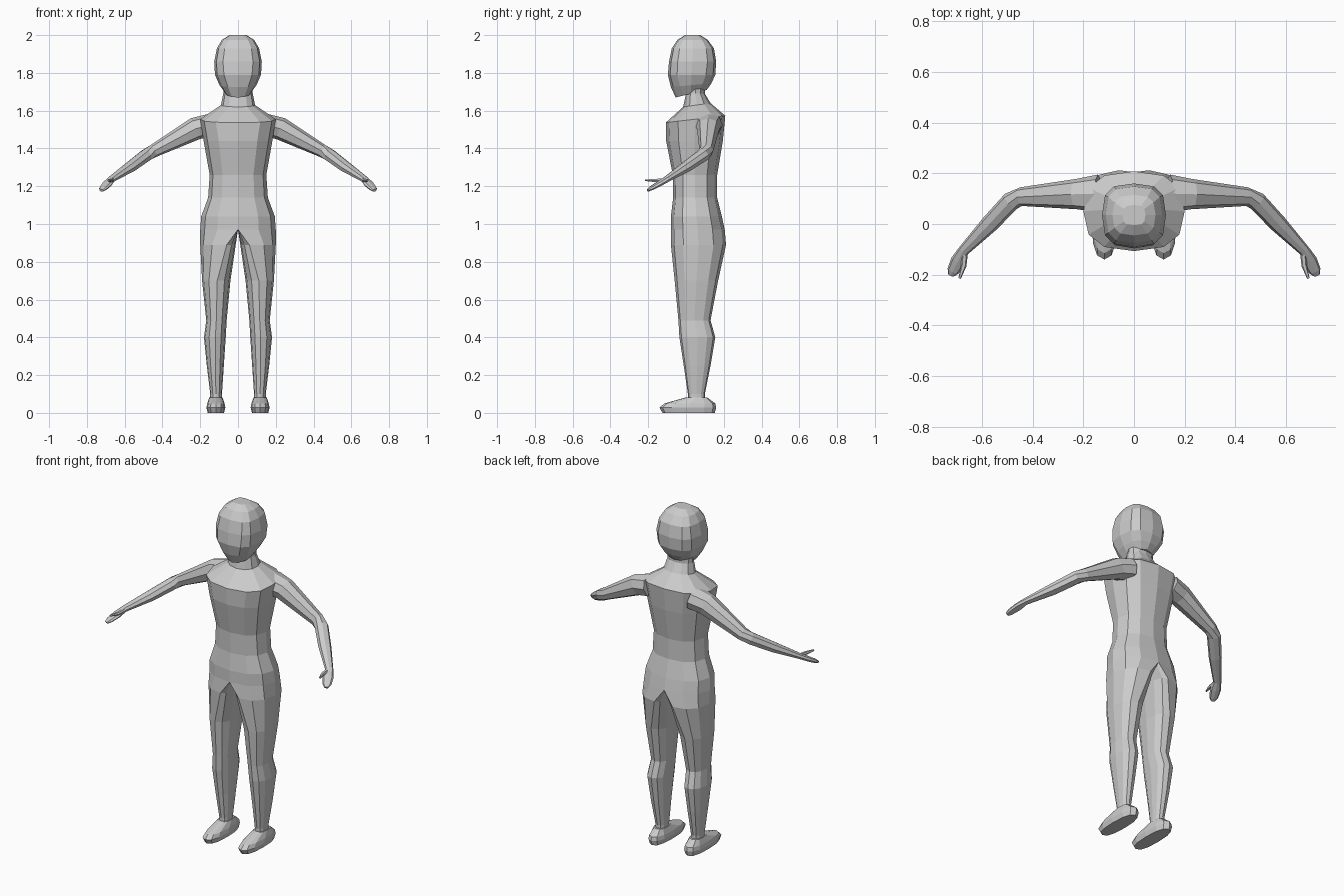
import bpy, bmesh, math
from mathutils import Vector

if "Cube" in bpy.data.objects:
    bpy.data.objects.remove(bpy.data.objects["Cube"])

grey = bpy.data.materials.new("plain grey")
grey.diffuse_color = (0.6, 0.6, 0.6, 1)
grey.use_nodes = True
grey.node_tree.nodes["Principled BSDF"].inputs["Base Color"].default_value = grey.diffuse_color


def ring(c, u, w, v, p=2.0, n=12):
    """Superellipse ring: u = half axis one way, w = the other way, v = depth half axis."""
    pts = []
    for i in range(n):
        a = 2 * math.pi * i / n
        ca, sa = round(math.cos(a), 6), round(math.sin(a), 6)
        ce, se = abs(ca) ** (2 / p), math.copysign(abs(sa) ** (2 / p), sa)
        pts.append(Vector(c) + ce * Vector(u if ca >= 0 else w) + se * Vector(v))
    return pts


def flat_ring(z, xin, cx, xout, yf, yb, p=2.0, tilt=0.0):
    """Level ring between xin..xout and yf..yb; tilt lifts the back and drops the front."""
    return ring((cx, (yf + yb) / 2, z), (xout - cx, 0, 0), (xin - cx, 0, 0),
                (0, (yb - yf) / 2, tilt), p)


def loft(name, rings, mirror=False):
    bm = bmesh.new()
    vs = [[bm.verts.new(q) for q in r] for r in rings]
    n = len(vs[0])
    for a, b in zip(vs, vs[1:]):
        for i in range(n):
            j = (i + 1) % n
            bm.faces.new((a[i], a[j], b[j], b[i]))
    bm.faces.new(vs[0])
    bm.faces.new(vs[-1])
    bmesh.ops.recalc_face_normals(bm, faces=bm.faces)
    me = bpy.data.meshes.new(name)
    bm.to_mesh(me)
    bm.free()
    me.materials.append(grey)
    ob = bpy.data.objects.new(name, me)
    bpy.context.collection.objects.link(ob)
    if mirror:
        ob.modifiers.new("mirror", 'MIRROR')
    return ob


def limb(name, stations, n=8):
    """Tube along a path of (x, y, z, sideways radius, upright radius)."""
    rings = []
    pos = [Vector(s[:3]) for s in stations]
    for i, s in enumerate(stations):
        d = (pos[min(i + 1, len(pos) - 1)] - pos[max(i - 1, 0)]).normalized()
        u = d.cross(Vector((0, 0, 1))).normalized()
        v = u.cross(d)
        rings.append(ring(pos[i], u * s[3], -u * s[3], v * s[4], 2.3, n))
    loft(name, rings, True)


# torso and neck: z, half width, front y, back y, squareness, tilt
torso = [(0.97, .20, -.08, .205, 2.3, 0), (1.04, .195, -.08, .19, 2.3, 0),
         (1.14, .158, -.068, .165, 2.3, 0), (1.26, .15, -.07, .165, 2.3, 0),
         (1.44, .182, -.105, .195, 2.4, 0), (1.555, .20, -.107, .208, 2.6, .018),
         (1.63, .09, -.015, .13, 2.2, .01), (1.69, .078, 0, .10, 2.2, 0),
         (1.76, .078, 0, .10, 2.2, 0)]
loft("torso", [flat_ring(z, -h, 0, h, f, b, p, t) for z, h, f, b, p, t in torso])

# head, chin low at the front
head = [(1.69, .065, -.055, .11, 2.0, .02), (1.735, .098, -.08, .135, 2.3, .01),
        (1.79, .122, -.096, .155, 2.8, 0), (1.86, .126, -.09, .16, 3, 0),
        (1.93, .112, -.075, .148, 3, 0), (1.975, .085, -.045, .115, 3, 0),
        (2.0, .045, -.005, .075, 3, 0)]
loft("head", [flat_ring(z, -h, 0, h, f, b, p, t) for z, h, f, b, p, t in head])

# legs: z, inner x, middle x, outer x, front y, back y
leg = [(.97, 0, 0, .20, -.08, .205), (.89, .012, .06, .20, -.08, .212),
       (.70, .04, .11, .19, -.06, .17), (.49, .06, .115, .168, -.04, .13),
       (.40, .065, .12, .18, -.035, .155), (.25, .075, .12, .165, -.012, .13),
       (.10, .085, .117, .147, .01, .10), (.05, .085, .117, .147, .01, .10)]
loft("leg", [flat_ring(*s, 2.3) for s in leg], True)

# shoes: z, half width, front y, back y
shoe = [(0, .043, -.125, .152), (.028, .05, -.14, .16), (.05, .046, -.115, .155),
        (.082, .035, -.0, .112)]
loft("shoe", [flat_ring(z, .117 - h, .117, .117 + h, f, b, 2.5) for z, h, f, b in shoe], True)

# arm with flat hand, and thumb
limb("arm", [(.14, .12, 1.525, .075, .06), (.225, .118, 1.505, .06, .06),
             (.445, .108, 1.388, .037, .035), (.485, .09, 1.365, .038, .034),
             (.57, 0, 1.302, .035, .029), (.672, -.105, 1.235, .022, .016),
             (.693, -.145, 1.211, .03, .014), (.714, -.185, 1.188, .024, .011),
             (.722, -.202, 1.178, .012, .007)])
limb("thumb", [(.667, -.11, 1.233, .012, .012), (.672, -.165, 1.23, .011, .009),
               (.688, -.215, 1.232, .005, .005)], 6)
